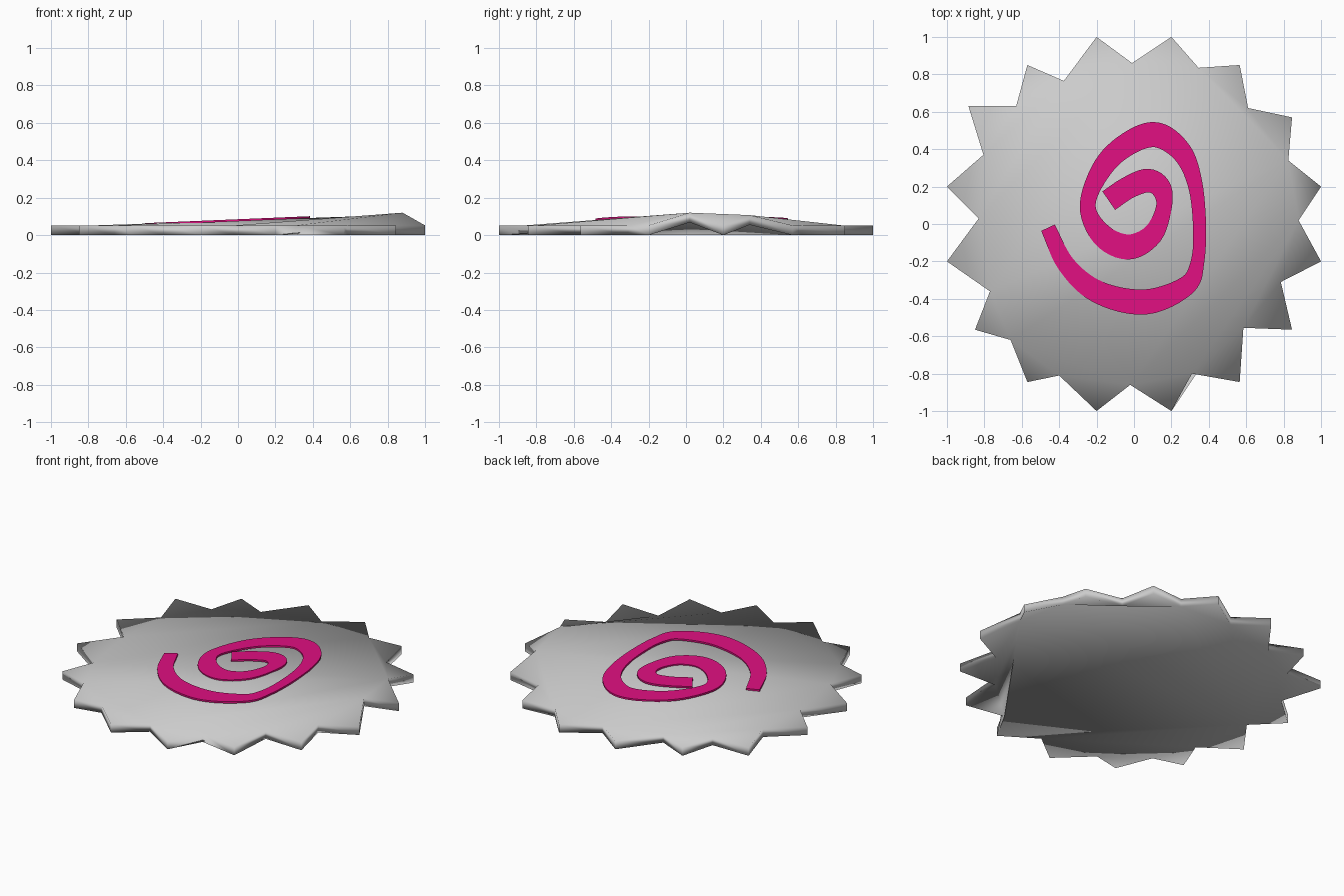
import bpy, bmesh
from mathutils import Vector

if "Cube" in bpy.data.objects:
    bpy.data.objects.remove(bpy.data.objects["Cube"])


def material(name, rgb):
    m = bpy.data.materials.new(name)
    m.diffuse_color = (*rgb, 1)
    m.use_nodes = True
    m.node_tree.nodes["Principled BSDF"].inputs["Base Color"].default_value = m.diffuse_color
    return m


def finish(name, bm, mat):
    bmesh.ops.triangulate(bm, faces=[f for f in bm.faces if len(f.verts) > 4])
    bmesh.ops.recalc_face_normals(bm, faces=bm.faces)
    mesh = bpy.data.meshes.new(name)
    bm.to_mesh(mesh)
    bm.free()
    mesh.materials.append(mat)
    ob = bpy.data.objects.new(name, mesh)
    bpy.context.collection.objects.link(ob)
    bpy.context.view_layer.objects.active = ob
    ob.select_set(True)
    return ob


grey = material("pale grey", (0.6, 0.6, 0.6))
pink = material("bright pink", (0.75, 0.005, 0.22))

# Toothed slice outline, clockwise from the back, tips and notches alternating
outline = [(-.2, 1), (-.01, .86), (.2, 1), (.345, .835), (.565, .85), (.61, .62),
           (.845, .57), (.825, .34), (1, .2), (.88, .02), (1, -.2), (.785, -.31),
           (.845, -.565), (.585, -.555), (.565, -.845), (.31, -.8), (.2, -1),
           (-.02, -.86), (-.2, -1), (-.4, -.81), (-.57, -.845), (-.66, -.62),
           (-.85, -.565), (-.77, -.36), (-1, -.2), (-.83, .03), (-1, .2),
           (-.805, .37), (-.885, .63), (-.63, .63), (-.57, .85), (-.375, .765)]
lift = {7: .055, 9: .068}        # two notches on the right curl upward
N = len(outline)


def run(a, b):
    """Outline indices from a to b, wrapping round."""
    return [i % N for i in range(a, (b if b > a else b + N) + 1)]


# Folds shared by both sides, then those of the top and the underside
shared = [(3, 4, 5), (3, 5, 7), (5, 6, 7), (7, 8, 9), (9, 10, 11), (9, 11, 13),
          (11, 12, 13), (9, 13, 15), (13, 14, 15)]
top_folds = shared + [(9, 15, 17), (15, 16, 17), (7, 9, 17), (7, 17, 21),
                      run(17, 21), (7, 21, 23), (21, 22, 23), (7, 23, 3), run(23, 3)]
under_folds = shared + [(9, 15, 16), (9, 16, 25), (7, 9, 25), (7, 25, 3),
                        run(16, 25), run(25, 3)]

bm = bmesh.new()
low = [bm.verts.new((x, y, lift.get(i, 0))) for i, (x, y) in enumerate(outline)]
high = [bm.verts.new((x, y, .052 + lift.get(i, 0))) for i, (x, y) in enumerate(outline)]
for f in top_folds:
    bm.faces.new([high[i] for i in f])
for f in under_folds:
    bm.faces.new([low[i] for i in f])
for i in range(N):
    j = (i + 1) % N
    bm.faces.new((low[i], low[j], high[j], high[i]))
cake = finish("toothed_slice", bm, grey)
cake.data.polygons.foreach_set("use_smooth", [True] * len(cake.data.polygons))
cake.select_set(False)

# Swirl centre line with half width, from the inner end to the outer end
path = [(-.135, .125, .06), (-.03, .195, .06), (.075, .232, .063), (.145, .19, .055),
        (.16, .09, .042), (.1, -.055, .055), (-.03, -.123, .067), (-.17, -.06, .06),
        (-.248, .1, .042), (-.165, .305, .055), (-.03, .43, .062), (.12, .477, .067),
        (.255, .385, .055), (.325, .22, .04), (.35, 0, .035), (.34, -.2, .036),
        (.28, -.33, .052), (.06, -.417, .067), (-.19, -.365, .06), (-.36, -.22, .048),
        (-.46, -.02, .04)]
P = [Vector(p) for p in path]
P = [2 * P[0] - P[1]] + P + [2 * P[-1] - P[-2]]
STEPS = 6
line = []
for a, b, c, d in zip(P, P[1:], P[2:], P[3:]):
    for k in range(STEPS):
        t = k / STEPS
        line.append(.5 * (2 * b + (c - a) * t + (2 * a - 5 * b + 4 * c - d) * t * t
                          + (3 * b - a - 3 * c + d) * t ** 3))
line.append(P[-2])

# Thin tilted ribbon along the swirl
bm = bmesh.new()
rings = []
for i, p in enumerate(line):
    d = line[min(i + 1, len(line) - 1)] - line[max(i - 1, 0)]
    side = Vector((-d.y, d.x)).normalized() * p.z
    ring = []
    for s, drop in ((1, 0), (-1, 0), (-1, .011), (1, .011)):
        x, y = p.x + s * side.x, p.y + s * side.y
        ring.append(bm.verts.new((x, y, .085 + .042 * x - drop)))
    rings.append(ring)
for r, q in zip(rings, rings[1:]):
    for k in range(4):
        bm.faces.new((r[k], r[(k + 1) % 4], q[(k + 1) % 4], q[k]))
bm.faces.new(rings[0])
bm.faces.new(rings[-1])
finish("swirl", bm, pink)
bpy.ops.object.shade_smooth_by_angle()
